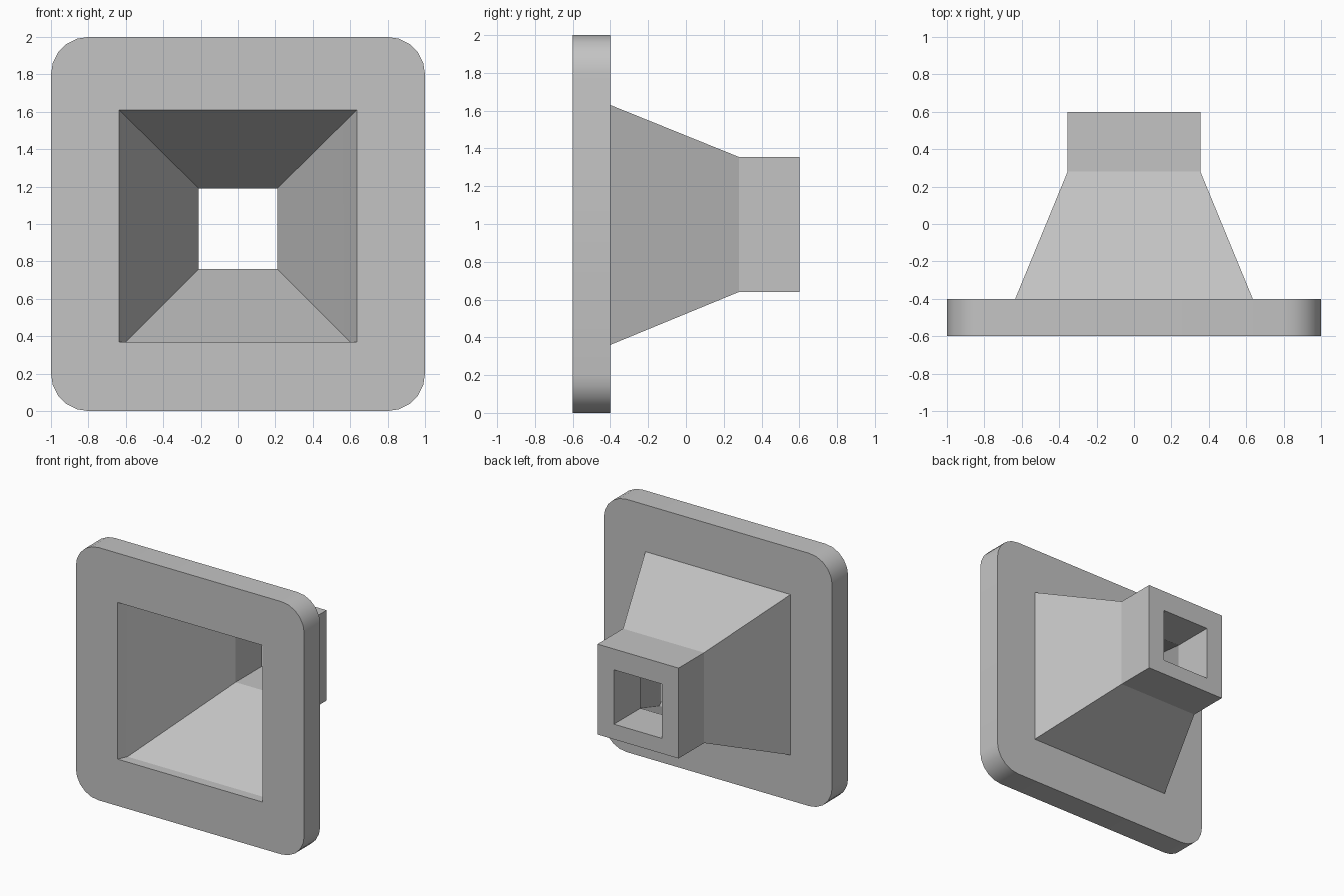
import bpy
import bmesh

cube = bpy.data.objects.get("Cube")
if cube:
    bpy.data.objects.remove(cube, do_unlink=True)

grey = bpy.data.materials.new("plain_grey")
grey.use_nodes = True
colour = (0.55, 0.55, 0.55, 1)
grey.diffuse_color = colour
grey.node_tree.nodes["Principled BSDF"].inputs["Base Color"].default_value = colour


def finish(name, bm):
    bmesh.ops.recalc_face_normals(bm, faces=bm.faces)
    mesh = bpy.data.meshes.new(name)
    bm.to_mesh(mesh)
    bm.free()
    mesh.materials.append(grey)
    obj = bpy.data.objects.new(name, mesh)
    bpy.context.collection.objects.link(obj)
    return obj


def loft(name, sections):
    """Solid through rectangles given as (y, half width, bottom, top)."""
    bm = bmesh.new()
    rings = [[bm.verts.new(p) for p in ((-w, y, lo), (w, y, lo), (w, y, hi), (-w, y, hi))]
             for y, w, lo, hi in sections]
    for a, b in zip(rings, rings[1:]):
        for i in range(4):
            j = (i + 1) % 4
            bm.faces.new((a[i], a[j], b[j], b[i]))
    bm.faces.new(rings[0])
    bm.faces.new(rings[-1])
    return finish(name, bm)


def rounded_plate(name, y0, y1, radius):
    """Upright square plate with rounded corners."""
    bm = bmesh.new()
    bmesh.ops.create_cube(bm, size=2)
    for v in bm.verts:
        v.co.y = y0 if v.co.y < 0 else y1
        v.co.z += 1
    corners = [e for e in bm.edges if abs(e.verts[0].co.y - e.verts[1].co.y) > 0.01]
    bmesh.ops.bevel(bm, geom=corners, offset=radius, segments=5, profile=0.5,
                    affect='EDGES')
    return finish(name, bm)


# Outer parts
flange = rounded_plate("mounting_flange", -0.6, -0.4, 0.2)
funnel = loft("funnel_and_neck", [
    (-0.4, 0.635, 0.36, 1.63),
    (0.28, 0.355, 0.64, 1.355),
    (0.6, 0.355, 0.64, 1.355)])

# Tapered opening that runs through both parts
passage = loft("passage_cutter", [
    (-0.7, 0.635, 0.37, 1.61),
    (-0.6, 0.635, 0.37, 1.61),
    (-0.525, 0.6, 0.37, 1.575),
    (0.27, 0.21, 0.76, 1.19),
    (0.7, 0.21, 0.76, 1.19)])
passage.hide_render = True

for part in (flange, funnel):
    cut = part.modifiers.new("passage", 'BOOLEAN')
    cut.operation = 'DIFFERENCE'
    cut.solver = 'EXACT'
    cut.object = passage
    bpy.ops.object.select_all(action='DESELECT')
    part.select_set(True)
    bpy.context.view_layer.objects.active = part
    bpy.ops.object.modifier_apply(modifier=cut.name)
    bpy.ops.object.shade_smooth_by_angle(angle=0.35)

bpy.data.objects.remove(passage, do_unlink=True)
